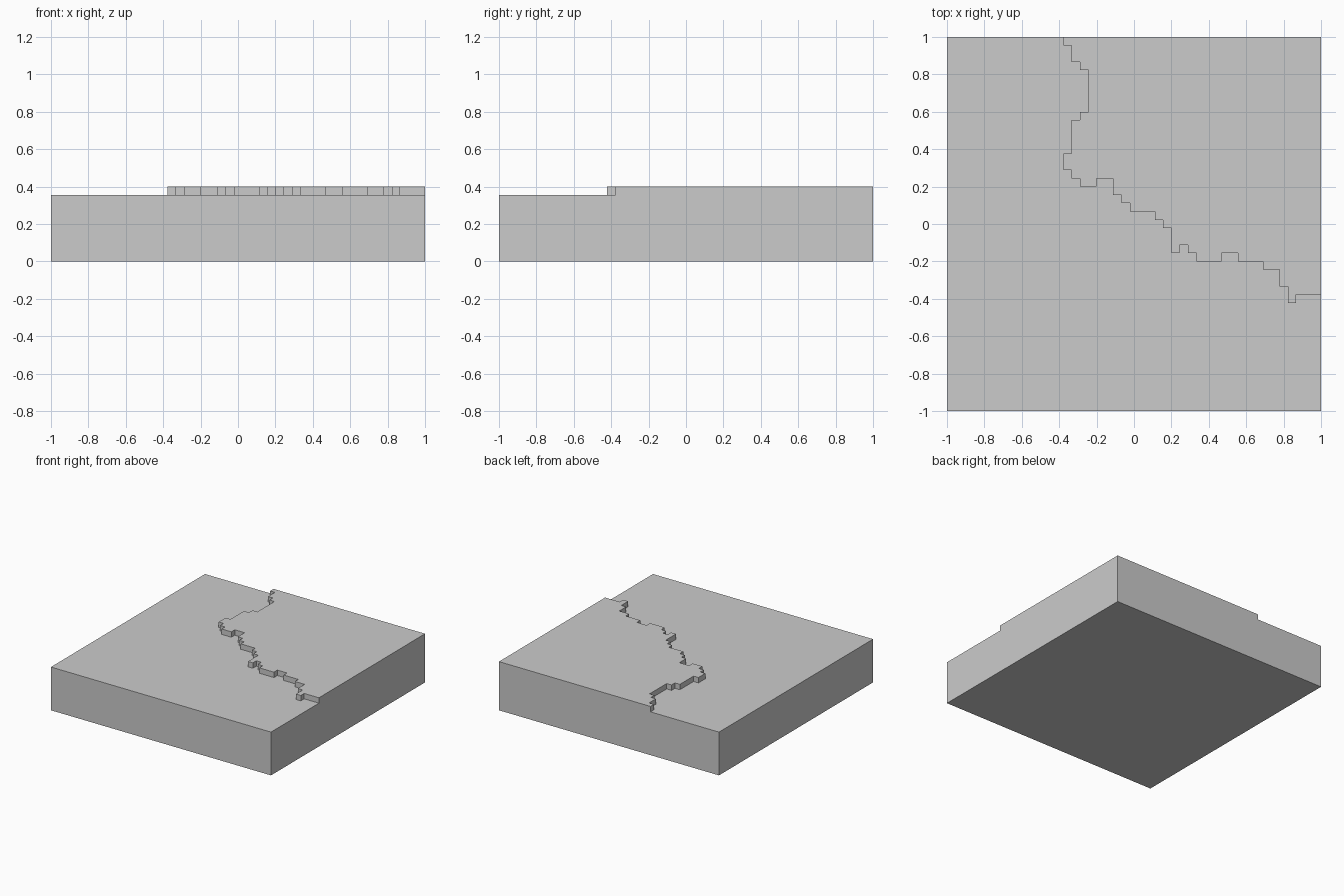
import bpy, bmesh, math

if "Cube" in bpy.data.objects:
    bpy.data.objects.remove(bpy.data.objects["Cube"])

N = 45                 # grid cells along each side
CELL = 2 / N
LOW, STEP = 8 * CELL, CELL   # lower terrace height, extra height of upper terrace

# Stepped ledge line: (cells toward front, cells toward right), from the back edge
RUNS = [(1, 1), (2, 1), (1, 1), (5, -1), (1, -1), (4, -1), (2, 1), (1, 1),
        (1, 2), (-1, 2), (2, 1), (1, 1), (1, 3), (1, 1), (1, 1), (3, 1),
        (-1, 1), (1, 1), (1, 3), (-1, 2), (1, 3), (1, 2), (2, 1), (2, 1), (-1, 3)]


def raise_faces(bm, faces, height, keep):
    """Extrude faces upward, returning nothing; keep leaves the floor in place."""
    out = bmesh.ops.extrude_face_region(bm, geom=faces, use_keep_orig=keep)
    verts = [g for g in out["geom"] if isinstance(g, bmesh.types.BMVert)]
    bmesh.ops.translate(bm, verts=verts, vec=(0, 0, height))
    return [g for g in out["geom"] if isinstance(g, bmesh.types.BMFace)]


bm = bmesh.new()


def point(i, j):
    return bm.verts.new((-1 + i * CELL, 1 - j * CELL, 0))


# Plan: lower and upper regions sharing the ledge line
i, j = 14, 0
ledge = [point(i, j)]
for down, right in RUNS:
    j += down
    ledge.append(point(i, j))
    i += right
    ledge.append(point(i, j))

low = bm.faces.new(ledge + [point(N, N), point(0, N), point(0, 0)])
high = bm.faces.new(ledge[::-1] + [point(N, 0)][::-1])
for f in (low, high):
    if f.normal.z < 0:
        f.normal_flip()

# Base slab, then the raised upper terrace
tops = raise_faces(bm, [low, high], LOW, True)
caps = [f for f in tops if all(abs(v.co.z - LOW) < 1e-5 for v in f.verts)]
upper = max(caps, key=lambda f: max(v.co.x + v.co.y for v in f.verts))
raise_faces(bm, [upper], STEP, False)
# remove the covered face under the terrace if it is still there
if upper.is_valid:
    bmesh.ops.delete(bm, geom=[upper], context="FACES_ONLY")

# Merge flat areas and make normals consistent
bmesh.ops.dissolve_limit(bm, angle_limit=math.radians(1),
                         verts=bm.verts[:], edges=bm.edges[:])
bmesh.ops.recalc_face_normals(bm, faces=bm.faces[:])

mesh = bpy.data.meshes.new("terraced_ground")
bm.to_mesh(mesh)
bm.free()
bpy.context.collection.objects.link(bpy.data.objects.new("terraced_ground", mesh))
